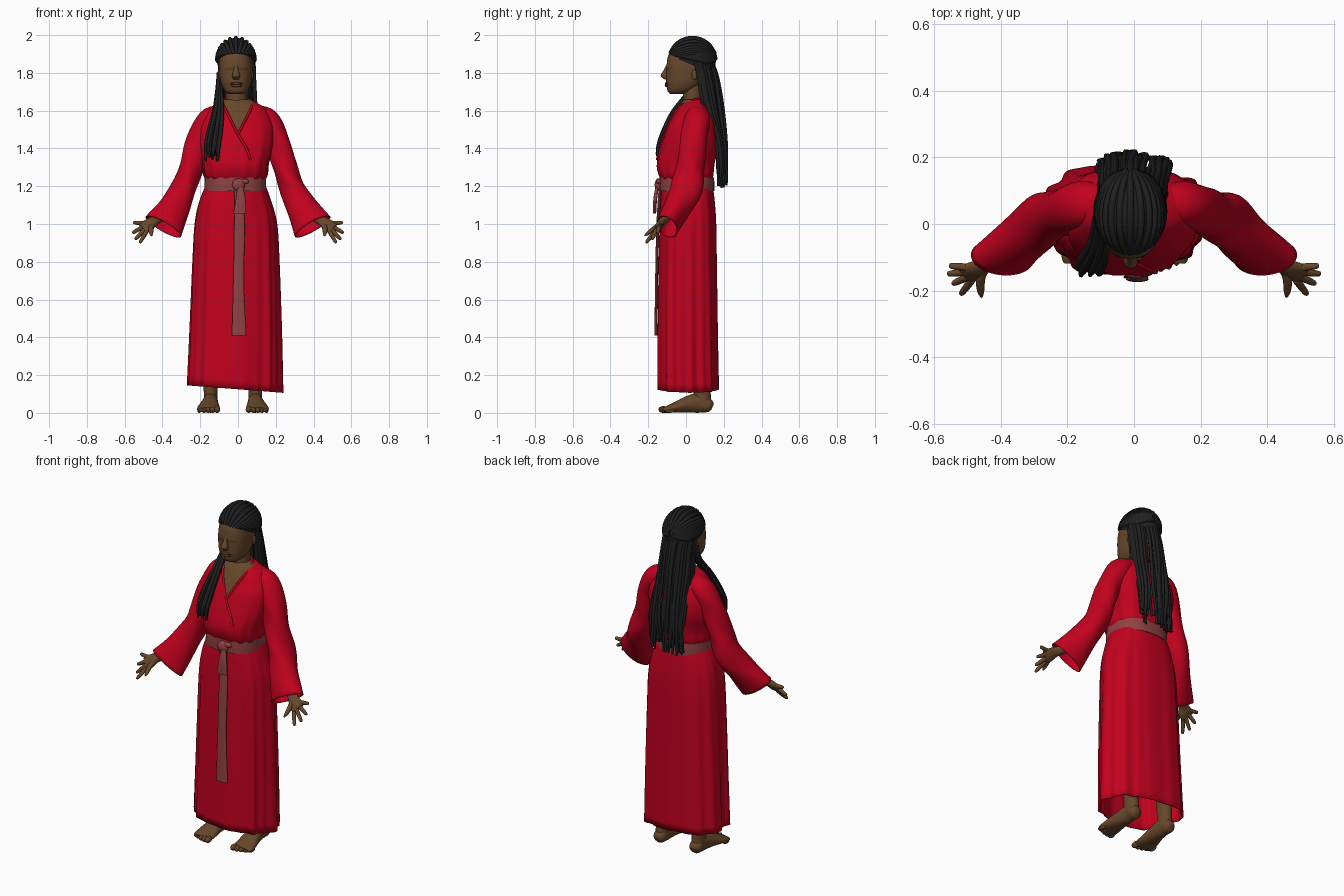
import bpy, bmesh, math, random
from math import sin, cos, pi
from mathutils import Vector
from mathutils.bvhtree import BVHTree

random.seed(4)
if "Cube" in bpy.data.objects:
    bpy.data.objects.remove(bpy.data.objects["Cube"])


def material(name, rgb):
    m = bpy.data.materials.new(name)
    m.use_nodes = True
    m.diffuse_color = (*rgb, 1)
    m.node_tree.nodes["Principled BSDF"].inputs["Base Color"].default_value = (*rgb, 1)
    return m


RED = material("red cloth", (0.54, 0.0005, 0.013))
SASH = material("dusty rose cloth", (0.28, 0.055, 0.055))
SKIN = material("brown skin", (0.135, 0.064, 0.023))
LIP = material("dark brown", (0.095, 0.043, 0.018))
HAIR = material("black hair", (0.014, 0.014, 0.014))


def finish(name, bm, *mats, thick=0):
    bmesh.ops.recalc_face_normals(bm, faces=bm.faces)
    me = bpy.data.meshes.new(name)
    bm.to_mesh(me)
    ob = bpy.data.objects.new(name, me)
    bpy.context.collection.objects.link(ob)
    for m in mats:
        me.materials.append(m)
    bpy.ops.object.select_all(action="DESELECT")
    ob.select_set(True)
    bpy.context.view_layer.objects.active = ob
    bpy.ops.object.shade_smooth_by_angle(angle=math.radians(50))
    if thick:
        mod = ob.modifiers.new("cloth thickness", "SOLIDIFY")
        mod.thickness = thick


def spline(rows, steps):
    """Catmull-Rom interpolation of equal-length rows."""
    out = []
    for i in range(len(rows) - 1):
        p = [rows[max(i - 1, 0)], rows[i], rows[i + 1], rows[min(i + 2, len(rows) - 1)]]
        for k in range(steps):
            t = k / steps
            out.append([b + t / 2 * (c - a + t * (2*a - 5*b + 4*c - d + t * (3*b - a - 3*c + d)))
                        for a, b, c, d in zip(*p)])
    return out + [list(rows[-1])]


def loft(rows, ref=None, n=40, steps=5, power=2, caps=True, fold=None):
    """Rows are x, y, z, half-width, half-depth; rings are level unless ref is given."""
    rows = spline(rows, steps)
    bm, rings = bmesh.new(), []
    for i, (x, y, z, a, b) in enumerate(rows):
        u, v = Vector((1, 0, 0)), Vector((0, 1, 0))
        if ref is not None:
            t = Vector(rows[min(i + 1, len(rows) - 1)][:3]) - Vector(rows[max(i - 1, 0)][:3])
            t.normalize()
            r = Vector(ref)
            u = (r - t * r.dot(t)).normalized()
            v = t.cross(u)
        ring = []
        for j in range(n):
            q = 2 * pi * j / n
            c, s = cos(q), sin(q)
            f = 1 + (fold(q, i / (len(rows) - 1)) if fold else 0)
            c = math.copysign(abs(c) ** (2 / power), c) * f
            s = math.copysign(abs(s) ** (2 / power), s) * f
            ring.append(bm.verts.new(Vector((x, y, z)) + u * a * c + v * b * s))
        rings.append(ring)
    for p, q in zip(rings, rings[1:]):
        for j in range(n):
            bm.faces.new((p[j], p[j - 1], q[j - 1], q[j]))
    if caps:
        bm.faces.new(rings[0])
        bm.faces.new(rings[-1])
    return bm


def span(z, x0, x1, y0, y1):
    return ((x0 + x1) / 2, (y0 + y1) / 2, z, (x1 - x0) / 2, (y1 - y0) / 2)


def ball(bm, loc, size):
    vs = bmesh.ops.create_uvsphere(bm, u_segments=16, v_segments=10, radius=1)["verts"]
    for v in vs:
        v.co = Vector([l + c * s for l, c, s in zip(loc, v.co, size)])


def strands(name, paths, radius, mat, taper=0.5):
    cu = bpy.data.curves.new(name, "CURVE")
    cu.dimensions, cu.bevel_depth, cu.bevel_resolution = "3D", radius, 1
    cu.use_fill_caps = True
    for path in paths:
        pts = spline(path, 5)
        sp = cu.splines.new("POLY")
        sp.points.add(len(pts) - 1)
        for k, (pt, co) in enumerate(zip(sp.points, pts)):
            pt.co = (*co, 1)
            pt.radius = 1 - (1 - taper) * max(0, 4 * k / len(pts) - 3)
        sp.use_smooth = True
    ob = bpy.data.objects.new(name, cu)
    bpy.context.collection.objects.link(ob)
    cu.materials.append(mat)


# Long skirt: folds deepen toward the slanted hem, which swings to the back right
def skirt_fold(q, k):
    d = q + pi / 4
    swing = -0.045 * (cos(d) + cos(3 * d))
    return k * (swing + (0.3 + abs(cos(q))) * (0.03 * cos(9 * q) + 0.02 * sin(17 * q + 1)))


bm = loft([span(1.22, -.165, .14, -.125, .14), span(1.12, -.205, .175, -.135, .152),
           span(1.0, -.228, .203, -.14, .16), span(.8, -.238, .212, -.145, .163),
           span(.45, -.25, .221, -.15, .168), span(.125, -.262, .225, -.152, .173)],
          n=120, power=2.45, caps=False, fold=skirt_fold)
for v in bm.verts:
    v.co.z -= 0.07 * v.co.x * (1.22 - v.co.z)
skirt_tree = BVHTree.FromBMesh(bm)
finish("skirt", bm, RED, thick=0.006)

# Robe top: cut along the neckline, skin inside the V
bm = loft([span(1.225, -.16, .135, -.125, .135), span(1.26, -.182, .155, -.145, .145),
           span(1.32, -.187, .162, -.155, .152), span(1.42, -.205, .188, -.13, .172),
           span(1.51, -.202, .192, -.1, .166), span(1.57, -.175, .17, -.07, .148),
           span(1.62, -.14, .135, -.04, .12), span(1.66, -.075, .06, -.01, .09)],
          n=72, power=2.5, fold=lambda q, k: 0.025 * (1 - k) ** 2 * cos(14 * q))
torso_tree = BVHTree.FromBMesh(bm)
vee = Vector((0, 0, 1.475))
sides = [Vector((1, 0, .5)), Vector((-1, 0, .5))]
for no in sides:
    bmesh.ops.bisect_plane(bm, geom=bm.verts[:] + bm.edges[:] + bm.faces[:],
                           plane_co=vee, plane_no=no)
for f in bm.faces:
    c = f.calc_center_median()
    f.material_index = int(c.y < 0.04 and all((c - vee).dot(no) > 0 for no in sides))
finish("robe_top", bm, RED, SKIN)


def front(tree, x, z, gap, default=-0.02):
    hit = tree.ray_cast(Vector((x, -1, z)), Vector((0, 1, 0)))[0]
    return (x, (hit.y if hit else default) - gap, z)


def on_chest(pts):
    return [front(torso_tree, x, z, 0.001) for x, z in pts]


# Collar edge around the neck and the crossing lapel
neck_back = [(-.078, .04, 1.655), (-.008, .095, 1.672), (.065, .04, 1.655)]
strands("collar", [on_chest([(.065, 1.34), (.045, 1.4), (0, 1.475), (-.035, 1.545), (-.07, 1.615)])
                   + neck_back + on_chest([(.07, 1.615), (.035, 1.545), (0, 1.475)])], 0.007, RED, 1)

# Belt, knot and hanging tails
finish("sash_belt", loft([span(1.175, -.178, .15, -.139, .15), span(1.21, -.177, .149, -.14, .15),
                          span(1.247, -.176, .148, -.139, .149)], n=64, power=2.4), SASH)
bm = bmesh.new()
ball(bm, (.003, -.146, 1.208), (.034, .02, .034))
ball(bm, (.03, -.144, 1.225), (.03, .014, .014))
finish("sash_knot", bm, SASH)
tail = []
for z, x, w in [(1.2, 0, .02), (1.0, .008, .028), (.7, .003, .028), (.41, .006, .038)]:
    tail.append((*front(skirt_tree, x, z, 0.009, -.15), w, .008))
finish("sash_long_tail", loft(tail, n=24), SASH)
finish("sash_short_tail", loft([(.012, -.152, 1.2, .015, .009), (.014, -.163, 1.13, .026, .01),
                                (.01, -.166, 1.055, .034, .008)], n=24), SASH)

# Arms: wide sleeves, hands and spread fingers
for s, side in ((1, "left"), (-1, "right")):
    def flip(rows):
        return [(s * r[0], *r[1:]) for r in rows]
    finish(side + "_sleeve", loft(flip([
        (.09, .06, 1.585, .055, .045), (.155, .058, 1.55, .07, .062), (.207, .04, 1.44, .07, .066),
        (.245, .022, 1.31, .074, .064), (.283, .008, 1.2, .086, .066), (.336, -.045, 1.09, .074, .082),
        (.395, -.1, .986, .06, .108)]), ref=(0, 1, 0), caps=False,
        fold=lambda q, k: .045 * sin(3 * q + 18 * k) * sin(pi * k)), RED, thick=0.005)
    spread = Vector((-.035 * s, -.08, -.1)).normalized()
    finish(side + "_hand", loft(flip([
        (.33, -.05, 1.09, .03, .028), (.42, -.105, 1.03, .026, .022), (.455, -.128, 1.01, .03, .02),
        (.48, -.142, .99, .04, .018), (.505, -.152, .975, .036, .012)]), ref=spread, n=20), SKIN)
    base = Vector((.495 * s, -.149, .98))
    tips = [(.555, -.125, 1.008), (.56, -.15, .952), (.545, -.18, .918), (.52, -.212, .9)]
    for i, tip in enumerate(tips):
        a, b = base + spread * (i - 1.5) * .021, Vector((tip[0] * s, *tip[1:]))
        rows = [(*a.lerp(b, t), r, r) for t, r in ((0, .012), (.5, .011), (.9, .0085), (1, .003))]
        finish(f"{side}_finger_{i + 1}", loft(rows, ref=spread, n=10, steps=3), SKIN)
    finish(side + "_thumb", loft(flip([
        (.45, -.125, 1.005, .016, .015), (.46, -.165, .98, .014, .013),
        (.46, -.2, .952, .011, .01), (.457, -.219, .938, .004, .004)]), ref=(1, 0, 0), n=10), SKIN)

    # Leg, bare foot and toes
    cx = -.027 + s * .118
    finish(side + "_leg", loft([(cx, .075, .5, .05, .055), (cx, .08, .2, .04, .048),
                                (cx, .085, .1, .036, .046), (cx, .09, .04, .038, .046)], n=24), SKIN)
    finish(side + "_foot", loft([
        (cx, .14, .03, .012, .015), (cx, .125, .036, .034, .034), (cx, .07, .052, .039, .052),
        (cx + s * .004, .01, .045, .046, .044), (cx + s * .01, -.06, .028, .059, .027),
        (cx + s * .012, -.1, .019, .06, .018), (cx + s * .012, -.117, .016, .052, .013)],
        ref=(1, 0, 0), n=24), SKIN)
    bm = bmesh.new()
    for i in range(5):
        r = .018 - .0018 * i
        ball(bm, (cx + s * (-.034 + .0235 * i), -.12 + .0022 * i * i, r), (r * .9, .026, r))
    finish(side + "_toes", bm, SKIN)

# Neck, head and facial features
finish("neck", loft([(-.008, .035, 1.57, .065, .05), (-.008, .035, 1.65, .055, .05),
                     (-.01, .035, 1.76, .056, .052)], n=32), SKIN)
bm = loft([
    span(1.687, -.045, .025, -.08, -.02), span(1.703, -.068, .048, -.097, .03),
    span(1.74, -.088, .066, -.104, .08), span(1.79, -.098, .075, -.105, .11),
    span(1.85, -.1, .077, -.102, .125), span(1.9, -.09, .068, -.09, .12),
    span(1.95, -.06, .045, -.05, .1), span(1.975, -.03, .015, -.01, .06)], n=80, steps=8, power=2.35)
for f in bm.faces:
    c = f.calc_center_median()
    mouth = ((c.x + .008) / .045) ** 2 + ((c.z - 1.738) / .013) ** 2 < 1
    eye = ((abs(c.x + .01) - .036) / .026) ** 2 + ((c.z - 1.82) / .011) ** 2 < 1
    f.material_index = int(c.y < 0 and (mouth or eye))
finish("head", bm, SKIN, LIP)
finish("nose", loft([(-.01, -.094, 1.845, .009, .008), (-.01, -.104, 1.815, .013, .014),
                     (-.01, -.113, 1.785, .021, .021), (-.01, -.104, 1.766, .015, .01)], n=20), SKIN)
bm = bmesh.new()
ball(bm, (-.008, -.102, 1.744), (.032, .01, .007))
ball(bm, (-.008, -.101, 1.732), (.028, .012, .008))
finish("lips", bm, LIP)
bm = bmesh.new()
for s in (1, -1):
    ball(bm, (-.012 + s * .085, .045, 1.79), (.01, .015, .028))
finish("ears", bm, SKIN)

# Hair cap, trimmed along the hairline, with braids swept to the back
centre, size = Vector((-.011, .034, 1.865)), Vector((.101, .125, .122))
bm = bmesh.new()
ball(bm, centre, size)
bmesh.ops.bisect_plane(bm, geom=bm.verts[:] + bm.edges[:] + bm.faces[:], clear_inner=True,
                       plane_co=(0, 0, 1.855), plane_no=(0, .39, 1))
finish("hair_cap", bm, HAIR)
gather = Vector((0, .95, .12)).normalized()
cap = []
for i in range(31):
    q = math.radians(-122 + 244 * i / 30)
    start = Vector((sin(q), -cos(q), .04 + .26 * cos(q))).normalized()
    path = []
    for k in range(7):
        d = start.slerp(gather, k / 6 * .93)
        path.append(tuple(centre + d * size))
    cap.append(path)
strands("cap_braids", cap, 0.0105, HAIR, 1)

# Loose braids down the back and over the right shoulder
back = []
for i in range(76):
    q = random.uniform(-1.5, 1.5)
    layer = random.uniform(.0, .035)
    x, y, end = sin(q), cos(q), random.uniform(1.19, 1.28)
    back.append([(-.006 + .09 * x, .055 + .085 * y - layer * .6, 1.86),
                 (-.006 + .093 * x, .07 + .1 * y - layer * .6, 1.77),
                 (-.004 + .098 * x, .105 + .092 * y - layer, 1.62),
                 (.1 * x + random.uniform(-.01, .01), .17 + .045 * y - layer * .6, 1.42),
                 (.095 * x + random.uniform(-.02, .02), .183 + .034 * y - layer * .6, end)])
strands("back_braids", back, 0.010, HAIR)
shoulder = []
for i in range(22):
    x, y = random.uniform(-1, 1), random.uniform(-.015, .012)
    shoulder.append([(-.098 + .006 * x, .06 + .02 * x, 1.8), (-.1 + .012 * x, .03 + y, 1.71),
                     (-.105 + .024 * x, -.055 + y, 1.6), (-.122 + .036 * x, -.106 + y, 1.5),
                     (-.135 + .038 * x, -.134 + y, 1.42),
                     (-.138 + .034 * x, -.142 + y, random.uniform(1.33, 1.38))])
strands("shoulder_braids", shoulder, 0.0095, HAIR)
